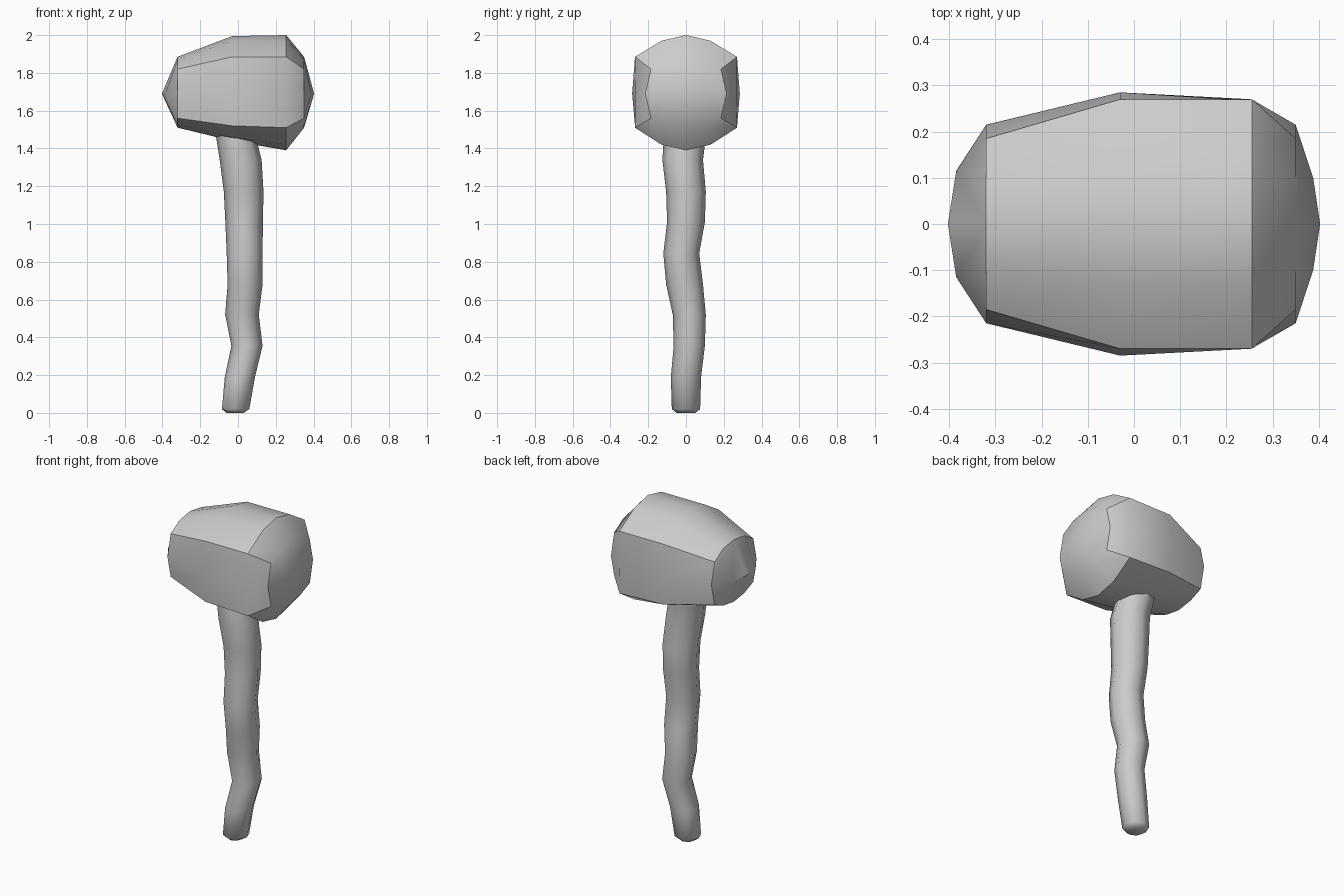
import bpy, bmesh, math

if "Cube" in bpy.data.objects:
    bpy.data.objects.remove(bpy.data.objects["Cube"])


def finish(bm, name, angle):
    bmesh.ops.recalc_face_normals(bm, faces=bm.faces)
    mesh = bpy.data.meshes.new(name)
    bm.to_mesh(mesh)
    bm.free()
    ob = bpy.data.objects.new(name, mesh)
    bpy.context.collection.objects.link(ob)
    bpy.ops.object.select_all(action='DESELECT')
    ob.select_set(True)
    bpy.context.view_layer.objects.active = ob
    bpy.ops.object.shade_smooth_by_angle(angle=math.radians(angle))


def bridge(bm, rings):
    for a, b in zip(rings, rings[1:]):
        n = len(a)
        for i in range(n):
            j = (i + 1) % n
            bm.faces.new((a[i], a[j], b[j], b[i]))


# Head: twelve-sided sections along x
MID = 1.69
# x, top, shoulder top, corner top, corner low, shoulder low, bottom, y side, y corner, y shoulder
SECTIONS = [
    (-0.32, 1.885, 1.87, 1.82, 1.56, 1.525, 1.51, 0.215, 0.185, 0.10),
    (-0.03, 1.995, 1.97, 1.885, 1.52, 1.46, 1.44, 0.285, 0.27, 0.13),
    (0.255, 2.00, 1.97, 1.885, 1.51, 1.42, 1.39, 0.267, 0.27, 0.13),
    (0.35, 1.885, 1.87, 1.82, 1.56, 1.525, 1.51, 0.215, 0.185, 0.10),
]
bm = bmesh.new()
rings = []
for x, t, st, ct, cl, sl, b, ys, yc, yh in SECTIONS:
    half = [(0, t), (yh, st), (yc, ct), (ys, MID), (yc, cl), (yh, sl), (0, b)]
    pts = half + [(-y, z) for y, z in reversed(half[1:-1])]
    rings.append([bm.verts.new((x, y, z)) for y, z in pts])
bridge(bm, rings)

# Bulging end caps, built as a two by four patch
for r, xc, xm, ym in ((rings[0], -0.403, -0.385, 0.115), (rings[-1], 0.403, 0.388, 0.10)):
    c = bm.verts.new((xc, 0, MID))
    for s in (1, -1):
        m = bm.verts.new((xm, s * ym, MID))
        v = [r[(s * i) % 12] for i in range(7)]
        for f in ((v[0], v[1], m, c), (v[1], v[2], v[3], m),
                  (m, v[3], v[4], v[5]), (c, m, v[5], v[6])):
            bm.faces.new(f)
finish(bm, "mallet_head", 40)

# Handle: crooked eight-sided shaft (z, x min, x max, y min, y max)
SHAFT = [
    (0.00, -0.06, 0.03, -0.05, 0.05),
    (0.02, -0.085, 0.06, -0.075, 0.075),
    (0.19, -0.07, 0.09, -0.08, 0.08),
    (0.355, -0.035, 0.13, -0.065, 0.10),
    (0.52, -0.068, 0.11, -0.07, 0.105),
    (0.68, -0.055, 0.13, -0.105, 0.09),
    (0.845, -0.06, 0.13, -0.12, 0.07),
    (1.01, -0.067, 0.132, -0.10, 0.10),
    (1.17, -0.075, 0.135, -0.105, 0.105),
    (1.34, -0.097, 0.125, -0.125, 0.09),
    (1.50, -0.122, 0.085, -0.115, 0.11),
]
bm = bmesh.new()
rings = []
for z, x0, x1, y0, y1 in SHAFT:
    rings.append([bm.verts.new(((x0 + x1) / 2 + (x1 - x0) / 2 * math.cos(a),
                                (y0 + y1) / 2 + (y1 - y0) / 2 * math.sin(a), z))
                  for a in (math.tau * i / 8 for i in range(8))])
bridge(bm, rings)
bm.faces.new(rings[0])
bm.faces.new(rings[-1])
finish(bm, "mallet_handle", 50)
